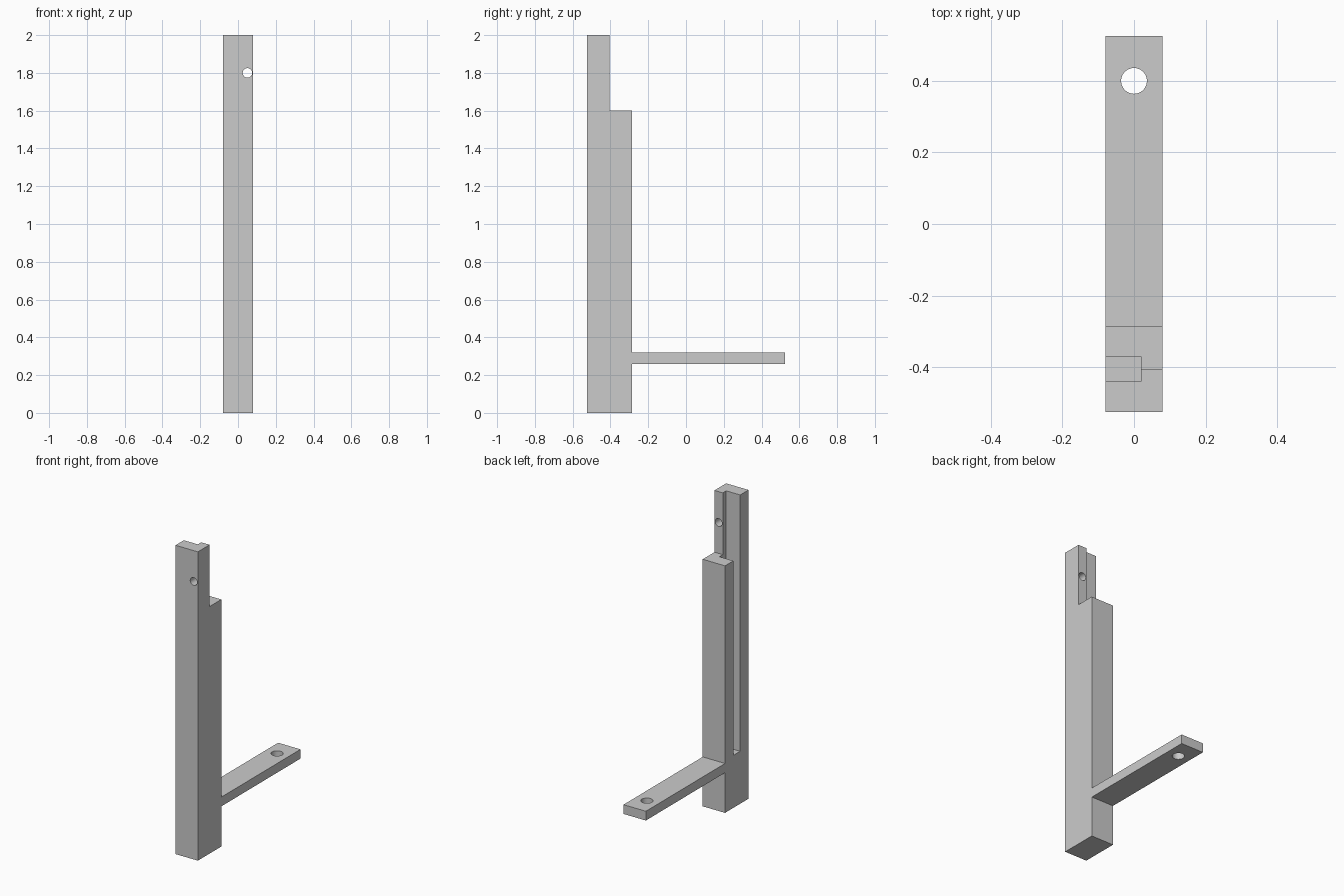
import bpy, bmesh
from mathutils import Matrix

cube = bpy.data.objects.get("Cube")
if cube:
    bpy.data.objects.remove(cube, do_unlink=True)

grey = bpy.data.materials.new("plain grey")
grey.use_nodes = True
GREY = (0.6, 0.6, 0.6, 1)
grey.diffuse_color = GREY
grey.node_tree.nodes["Principled BSDF"].inputs["Base Color"].default_value = GREY


def finish(name, bm):
    """Turn a bmesh into a named object."""
    bmesh.ops.recalc_face_normals(bm, faces=bm.faces)
    mesh = bpy.data.meshes.new(name)
    bm.to_mesh(mesh)
    bm.free()
    mesh.materials.append(grey)
    obj = bpy.data.objects.new(name, mesh)
    bpy.context.collection.objects.link(obj)
    return obj


def side_profile(name, points, half_width):
    """Extrude a (y, z) outline across x."""
    bm = bmesh.new()
    face = bm.faces.new([bm.verts.new((-half_width, y, z)) for y, z in points])
    new = bmesh.ops.extrude_face_region(bm, geom=[face])["geom"]
    verts = [v for v in new if isinstance(v, bmesh.types.BMVert)]
    bmesh.ops.translate(bm, verts=verts, vec=(2 * half_width, 0, 0))
    return finish(name, bm)


def box(name, low, high):
    bm = bmesh.new()
    bmesh.ops.create_cube(bm, size=1)
    for v in bm.verts:
        v.co = [h if c > 0 else l for c, l, h in zip(v.co, low, high)]
    return finish(name, bm)


def rod(name, centre, radius, length, axis):
    bm = bmesh.new()
    turn = Matrix.Rotation(1.570796, 4, "X") if axis == "Y" else Matrix()
    bmesh.ops.create_cone(bm, cap_ends=True, segments=48, radius1=radius, radius2=radius,
                          depth=length, matrix=Matrix.Translation(centre) @ turn)
    return finish(name, bm)


def cut(target, cutter):
    """Subtract the cutter, apply the result and drop the cutter."""
    cutter.hide_render = True
    mod = target.modifiers.new("cut", "BOOLEAN")
    mod.operation = "DIFFERENCE"
    mod.solver = "EXACT"
    mod.object = cutter
    bpy.context.view_layer.objects.active = target
    bpy.ops.object.modifier_apply(modifier=mod.name)
    bpy.data.objects.remove(cutter, do_unlink=True)


W = 0.08                                          # half width
FRONT, STEP, BACK, END = -0.525, -0.405, -0.285, 0.525

# Stepped post and its projecting arm, in one piece
bracket = side_profile("post_with_arm", [
    (FRONT, 0), (BACK, 0), (BACK, 0.26), (END, 0.26), (END, 0.32),
    (BACK, 0.32), (BACK, 1.6), (STEP, 1.6), (STEP, 2), (FRONT, 2)], W)

# Long slot open on the right side and at the top
cut(bracket, box("slot_cutter", (-0.2, -0.44, 0.34), (0.02, -0.37, 2.1)))

# Pin hole near the top and mounting hole at the end of the arm
cut(bracket, rod("pin_hole_cutter", (0.05, -0.45, 1.8), 0.025, 0.4, "Y"))
cut(bracket, rod("arm_hole_cutter", (0, 0.4, 0.29), 0.036, 0.3, "Z"))

# Smooth hole walls, crisp edges
bpy.ops.object.select_all(action="DESELECT")
bracket.select_set(True)
bpy.context.view_layer.objects.active = bracket
bpy.ops.object.shade_smooth_by_angle(angle=0.52)
